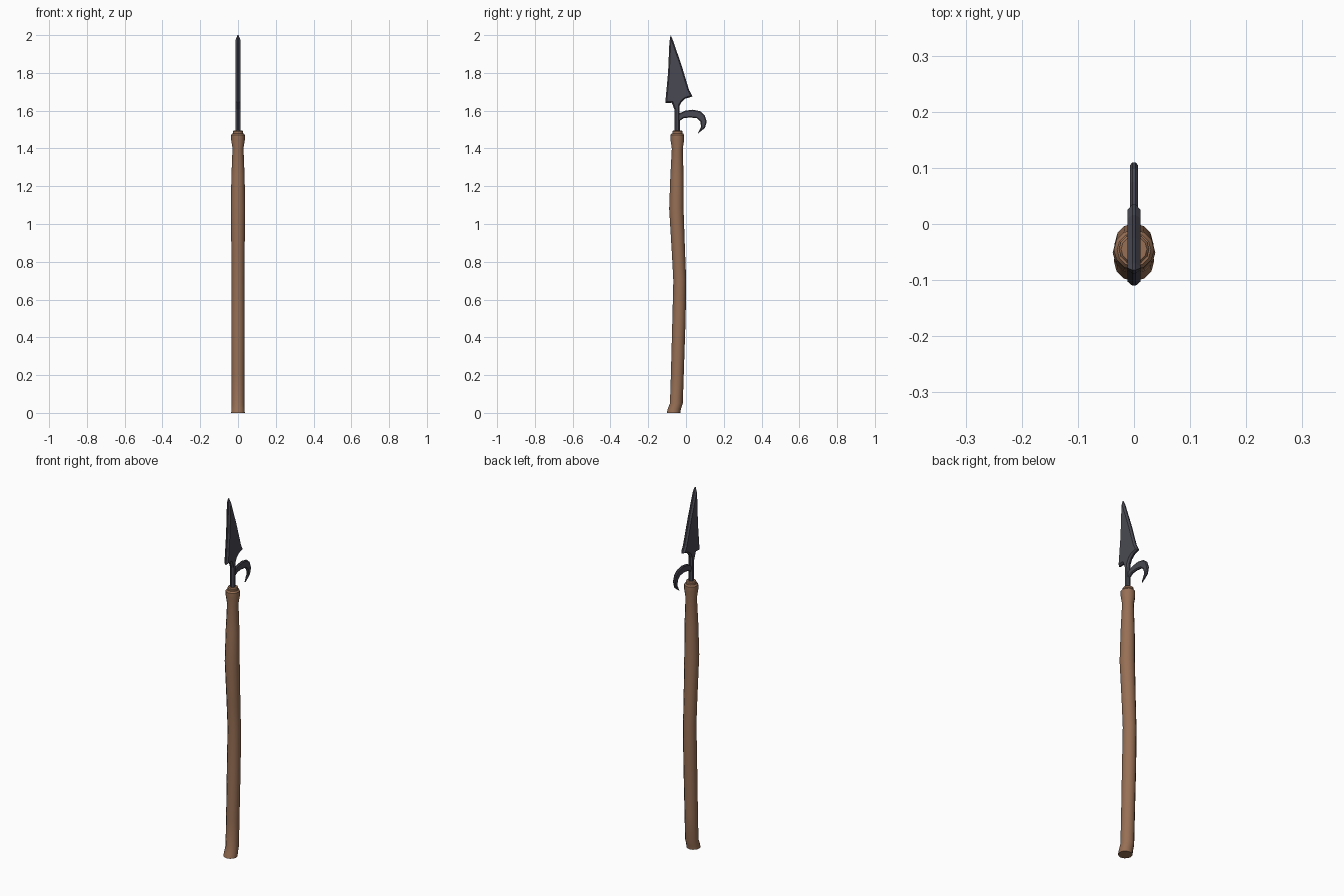
import bpy, bmesh, math

if "Cube" in bpy.data.objects:
    bpy.data.objects.remove(bpy.data.objects["Cube"])


def material(name, rgb):
    m = bpy.data.materials.new(name)
    m.diffuse_color = (*rgb, 1)
    m.use_nodes = True
    m.node_tree.nodes["Principled BSDF"].inputs["Base Color"].default_value = m.diffuse_color
    return m


wood = material("brown_wood", (0.31, 0.16, 0.09))
metal = material("dark_metal", (0.066, 0.066, 0.085))


def finish(bm, name, mat, angle=None):
    bmesh.ops.recalc_face_normals(bm, faces=bm.faces)
    me = bpy.data.meshes.new(name)
    bm.to_mesh(me)
    bm.free()
    me.materials.append(mat)
    ob = bpy.data.objects.new(name, me)
    bpy.context.collection.objects.link(ob)
    if angle:
        bpy.ops.object.select_all(action='DESELECT')
        ob.select_set(True)
        bpy.context.view_layer.objects.active = ob
        bpy.ops.object.shade_smooth_by_angle(angle=math.radians(angle))
    return ob


def lofted_pole(name, stations, mat, sides=12):
    """Loft round rings given as (z, y centre, radius)."""
    bm = bmesh.new()
    rings = []
    for z, yc, r in stations:
        rings.append([bm.verts.new((r * math.cos(2 * math.pi * i / sides),
                                    yc + r * math.sin(2 * math.pi * i / sides), z))
                      for i in range(sides)])
    for a, b in zip(rings, rings[1:]):
        for i in range(sides):
            j = (i + 1) % sides
            bm.faces.new((a[i], a[j], b[j], b[i]))
    bm.faces.new(rings[0])
    bm.faces.new(rings[-1])
    return finish(bm, name, mat, 35)


def bevelled_plate(name, outline, edge, half, inset, mat):
    """Flat plate in the y-z plane: thin rim, thicker raised middle."""
    bm = bmesh.new()
    right = [bm.verts.new((edge, y, z)) for y, z in outline]
    left = [bm.verts.new((-edge, y, z)) for y, z in outline]
    n = len(outline)
    caps = [bm.faces.new(right), bm.faces.new(left[::-1])]
    for i in range(n):
        j = (i + 1) % n
        bm.faces.new((right[i], left[i], left[j], right[j]))
    bmesh.ops.recalc_face_normals(bm, faces=bm.faces)
    for f in caps:
        bmesh.ops.inset_region(bm, faces=[f], thickness=inset,
                               depth=half - edge, use_even_offset=True)
    return finish(bm, name, mat)


# Crooked wooden shaft with flared foot and swollen head
lofted_pole("shaft", [
    (0.0, -0.066, 0.036), (0.02, -0.062, 0.035), (0.05, -0.051, 0.034),
    (0.2, -0.046, 0.034), (0.5, -0.037, 0.035), (0.7, -0.033, 0.034),
    (0.85, -0.040, 0.035), (1.08, -0.051, 0.038), (1.25, -0.048, 0.035),
    (1.40, -0.046, 0.029), (1.445, -0.046, 0.036), (1.472, -0.046, 0.036),
    (1.48, -0.046, 0.030)], wood)
# Small step on top of the shaft
lofted_pole("shaft_collar", [(1.47, -0.045, 0.027), (1.49, -0.045, 0.027),
                             (1.495, -0.045, 0.023)], wood)

# Blade with its stem
bevelled_plate("blade", [
    (-0.060, 1.47), (-0.032, 1.47), (-0.034, 1.625), (-0.022, 1.648),
    (-0.003, 1.664), (0.035, 1.675), (0.016, 1.71), (-0.025, 1.845),
    (-0.070, 1.975), (-0.082, 2.0), (-0.088, 1.96), (-0.095, 1.80),
    (-0.110, 1.64), (-0.075, 1.642), (-0.061, 1.605)],
    0.003, 0.012, 0.007, metal)

# Curved hook
bevelled_plate("hook", [
    (-0.046, 1.575), (-0.034, 1.586), (-0.005, 1.600), (0.035, 1.605),
    (0.075, 1.597), (0.098, 1.577), (0.110, 1.543), (0.100, 1.508),
    (0.062, 1.478), (0.079, 1.512), (0.077, 1.542), (0.057, 1.560),
    (0.020, 1.564), (-0.013, 1.560), (-0.034, 1.545), (-0.046, 1.535)],
    0.003, 0.007, 0.005, metal)
